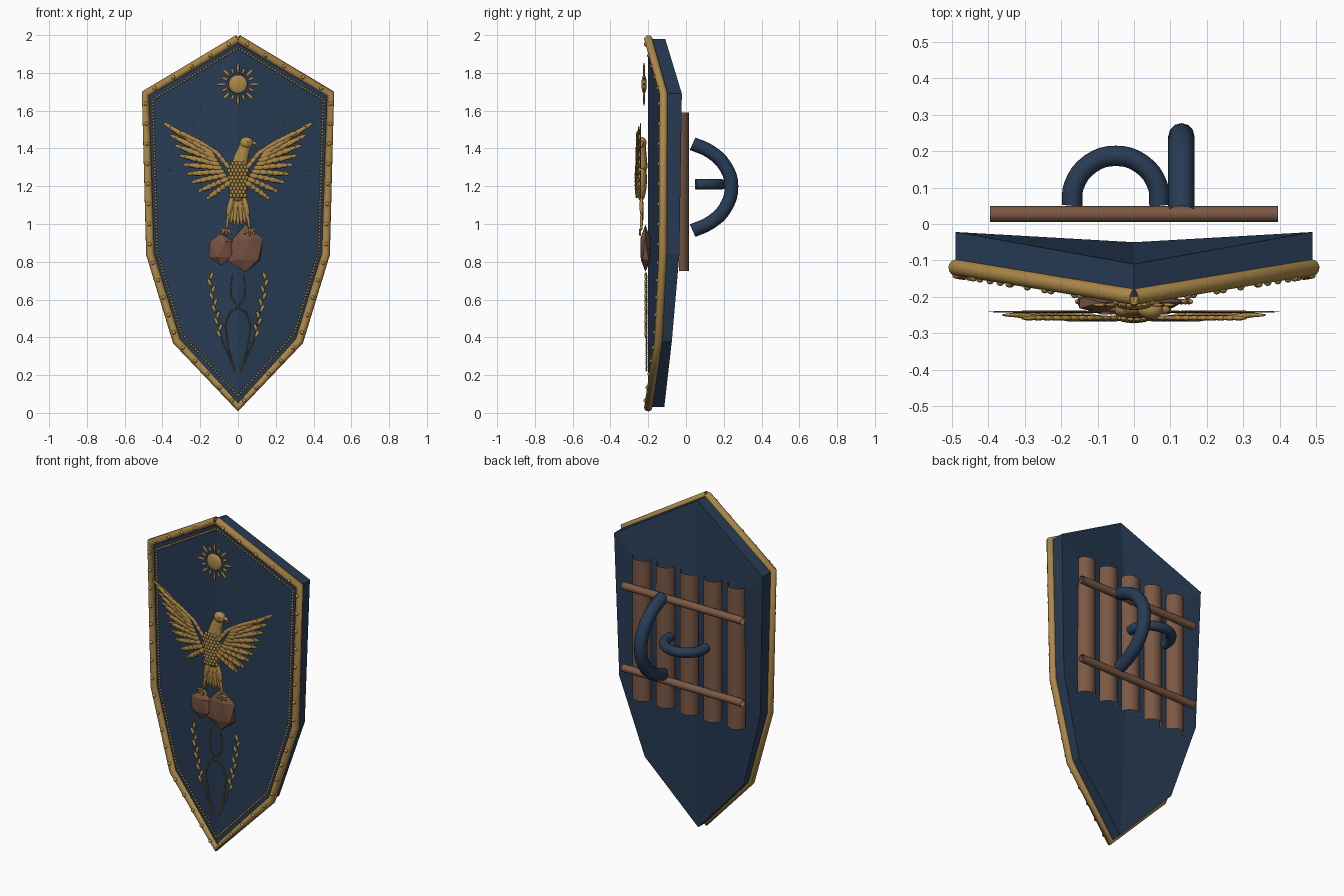
import bpy, bmesh, math, random
from mathutils import Matrix, Vector

random.seed(4)
if "Cube" in bpy.data.objects:
    bpy.data.objects.remove(bpy.data.objects["Cube"])


def material(name, color):
    m = bpy.data.materials.new(name)
    m.use_nodes = True
    m.diffuse_color = (*color, 1)
    m.node_tree.nodes["Principled BSDF"].inputs["Base Color"].default_value = (*color, 1)
    return m


NAVY = material("navy paint", (0.021, 0.045, 0.09))
GOLD = material("aged gold", (0.42, 0.25, 0.066))
WOOD = material("brown wood", (0.2, 0.1, 0.06))
ROCK = material("red brown rock", (0.18, 0.083, 0.053))


def finish(name, bm, mat, smooth=True):
    mesh = bpy.data.meshes.new(name)
    bm.to_mesh(mesh)
    bm.free()
    mesh.materials.append(mat)
    for p in mesh.polygons:
        p.use_smooth = smooth
    ob = bpy.data.objects.new(name, mesh)
    bpy.context.collection.objects.link(ob)
    return ob


def tube(name, points, radius, mat, kind="POLY"):
    """Open-ended pipe along a path."""
    cu = bpy.data.curves.new(name, "CURVE")
    cu.dimensions = "3D"
    cu.bevel_depth, cu.bevel_resolution = radius, 4
    sp = cu.splines.new(kind)
    if kind == "BEZIER":
        sp.bezier_points.add(len(points) - 1)
        for bp, p in zip(sp.bezier_points, points):
            bp.co = p
            bp.handle_left_type = bp.handle_right_type = "AUTO"
        cu.resolution_u = 4
    else:
        sp.points.add(len(points) - 1)
        for sp_point, p in zip(sp.points, points):
            sp_point.co = (*p, 1)
    cu.materials.append(mat)
    ob = bpy.data.objects.new(name, cu)
    bpy.context.collection.objects.link(ob)
    bpy.ops.object.select_all(action="DESELECT")
    ob.select_set(True)
    bpy.context.view_layer.objects.active = ob
    bpy.ops.object.convert(target="MESH")


def blob(bm, loc, radii, angle=0.0, u=10, v=6):
    """Ellipsoid whose long axis leans from up towards +x."""
    mat = Matrix.Translation(loc) @ Matrix.Rotation(angle, 4, "Y") @ Matrix.Diagonal((*radii, 1))
    bmesh.ops.create_uvsphere(bm, u_segments=u, v_segments=v, radius=1, matrix=mat)


def feather(bm, root, tip, y, width, depth):
    a, b = Vector(root), Vector(tip)
    d, c = b - a, (a + b) / 2
    blob(bm, (c.x, y, c.y), (width, depth, d.length / 2), math.atan2(d.x, d.y))


def sample(points, step):
    """Evenly spaced points with directions along a polyline."""
    for a, b in zip(points, points[1:]):
        a, b = Vector(a), Vector(b)
        n = max(1, round((b - a).length / step))
        for i in range(n):
            yield a.lerp(b, (i + 0.5) / n), (b - a).normalized()


def front_y(x):
    return -0.2 + 0.165 * abs(x)


# Shield body: keeled front, fanned back
half = [(0, 1.98), (0.49, 1.69), (0.465, 0.84), (0.325, 0.38), (0, 0.03)]
outline = half + [(-x, z) for x, z in half[-2:0:-1]]
back_depth = [-0.11, -0.022, -0.035, -0.075, -0.115]
back_depth += back_depth[-2:0:-1]
bm = bmesh.new()
front = [bm.verts.new((x, front_y(x), z)) for x, z in outline]
back = [bm.verts.new((x, y, z)) for (x, z), y in zip(outline, back_depth)]
hub = bm.verts.new((0, -0.05, 1.2))
bm.faces.new(front[:5])
bm.faces.new(front[4:] + front[:1])
for i in range(len(front)):
    j = (i + 1) % len(front)
    bm.faces.new((front[i], front[j], back[j], back[i]))
    bm.faces.new((back[i], back[j], hub))
bmesh.ops.recalc_face_normals(bm, faces=bm.faces)
finish("shield_body", bm, NAVY, False)

# Rim pipe, open at the top point
loop = outline + outline[:1]
tube("rim", [(x, front_y(x), z) for x, z in loop], 0.022, GOLD)

# Rivets on the rim and a bead line inside it
bm = bmesh.new()
for p, d in sample(loop, 0.105):
    blob(bm, (p.x, front_y(p.x) - 0.02, p.y), (0.011, 0.011, 0.011))
finish("rim_rivets", bm, GOLD)
bm = bmesh.new()
for p, d in sample([(x * 0.92, 1.1 + (z - 1.1) * 0.945) for x, z in loop], 0.017):
    blob(bm, (p.x, front_y(p.x), p.y), (0.007, 0.007, 0.007), u=6, v=4)
finish("inner_beads", bm, GOLD)

# Sun with alternating rays
bm = bmesh.new()
blob(bm, (0, -0.222, 1.74), (0.05, 0.014, 0.05), u=24, v=10)
for i in range(16):
    a = i * math.tau / 16
    d = Vector((math.sin(a), math.cos(a)))
    c = Vector((0, 1.74))
    feather(bm, c + d * 0.058, c + d * (0.115 if i % 2 == 0 else 0.092), -0.222, 0.008, 0.005)
finish("sun", bm, GOLD)

# Small stars
bm = bmesh.new()
for x, z in [(0.2, 1.62), (0.24, 1.53), (0.365, 1.285)]:
    for s in (1, -1):
        blob(bm, (s * x, front_y(x) - 0.004, z), (0.007, 0.007, 0.007), u=4, v=2)
finish("stars", bm, GOLD, False)

# Wings: thin long feathers with thicker covert rows over them
tips = [(0.4, 1.54), (0.365, 1.475), (0.34, 1.42), (0.315, 1.365), (0.295, 1.315),
        (0.275, 1.265), (0.25, 1.22), (0.215, 1.17), (0.17, 1.13)]
for side, s in (("left", 1), ("right", -1)):
    flat, covert = bmesh.new(), bmesh.new()
    n = len(tips)
    for i, t in enumerate(tips):
        r = Vector((0.14, 1.375)).lerp(Vector((0.045, 1.22)), i / (n - 1))
        t = Vector(t)
        at = lambda f: (s * r.lerp(t, f).x, r.lerp(t, f).y)
        feather(flat, at(0.1), at(1), -0.241, 0.016, 0.003)
        for k, f in enumerate((-0.05, 0.12, 0.29, 0.46)):
            feather(covert, at(f), at(f + 0.28), -0.262 + k * 0.003, 0.015, 0.006)
        feather(covert, at(0.5), at(0.86), -0.25, 0.013, 0.006)
    # leading edge
    for p, d in sample([(0.05, 1.3), (0.11, 1.375), (0.2, 1.432), (0.3, 1.482)], 0.03):
        feather(covert, (s * (p.x - d.x * 0.025), p.y - d.y * 0.025),
                (s * (p.x + d.x * 0.025), p.y + d.y * 0.025), -0.258, 0.013, 0.007)
    finish(side + "_wing_feathers", flat, GOLD)
    finish(side + "_wing_coverts", covert, GOLD)

# Bird body with scales, neck, head and beak
bm = bmesh.new()
blob(bm, (0, -0.237, 1.235), (0.055, 0.03, 0.115), u=20, v=12)
for p, d in sample([(0.005, 1.3), (0.018, 1.36), (0.04, 1.42)], 0.012):
    w = 0.047 - (p.y - 1.3) * 0.14
    blob(bm, (p.x, -0.232, p.y), (w, w * 0.62, 0.03), u=14, v=8)
blob(bm, (0.045, -0.235, 1.43), (0.036, 0.026, 0.031), u=16, v=10)
feather(bm, (0.06, 1.434), (0.1, 1.424), -0.235, 0.011, 0.011)
feather(bm, (0.09, 1.432), (0.1, 1.405), -0.235, 0.006, 0.006)
blob(bm, (0.055, -0.259, 1.436), (0.006, 0.004, 0.006))
finish("bird_body", bm, GOLD)
bm = bmesh.new()
for row in range(10):
    z = 1.15 + row * 0.019
    w = 0.055 * math.sqrt(max(0, 1 - ((z - 1.235) / 0.118) ** 2))
    for k in range(-3, 4):
        x = (k + 0.5 * (row % 2)) * 0.019
        if abs(x) < w:
            y = -0.24 - 0.027 * math.sqrt(1 - (x / 0.06) ** 2) * (0.4 + 0.6 * w / 0.055)
            blob(bm, (x, y, z), (0.01, 0.006, 0.012), u=8, v=5)
finish("breast_scales", bm, GOLD)

# Tail, legs and claws
bm = bmesh.new()
for k in range(-3, 4):
    feather(bm, (k * 0.006, 1.15), (k * 0.02, 0.985 + abs(k) * 0.006), -0.232 - 0.002 * (k % 2), 0.012, 0.007)
finish("tail", bm, GOLD)
bm = bmesh.new()
for s in (1, -1):
    feather(bm, (s * 0.03, 1.15), (s * 0.055, 1.04), -0.236, 0.015, 0.01)
    feather(bm, (s * 0.05, 1.06), (s * 0.062, 0.965), -0.236, 0.008, 0.008)
    for dx, dz in ((-0.03, -0.03), (0, -0.04), (0.03, -0.03), (0.04, -0.01)):
        feather(bm, (s * 0.062, 0.975), (s * (0.062 + dx), 0.975 + dz), -0.243, 0.006, 0.006)
finish("legs", bm, GOLD)

# Faceted rocks
for name, x, z, rx, rz in (("small_rock", -0.09, 0.865, 0.078, 0.09), ("large_rock", 0.04, 0.865, 0.1, 0.125)):
    bm = bmesh.new()
    bmesh.ops.create_icosphere(bm, subdivisions=1, radius=1)
    for v in bm.verts:
        v.co *= random.uniform(0.92, 1.08)
        v.co = Vector((x + v.co.x * rx, -0.215 + v.co.y * 0.03, z + v.co.z * rz))
    finish(name, bm, ROCK, False)

# Wheat stalks and beaded vines
stalk = [(0.15, 0.74), (0.13, 0.6), (0.09, 0.4), (0.015, 0.22)]
vine = [(0.03, 0.73), (0.04, 0.67), (0.035, 0.61), (0, 0.56), (-0.045, 0.53), (-0.068, 0.46), (-0.05, 0.34), (-0.015, 0.22)]
bm = bmesh.new()
for s in (1, -1):
    for p, d in sample(stalk, 0.012):
        blob(bm, (s * p.x, -0.21, p.y), (0.004, 0.004, 0.007), u=6, v=4)
    for i, (p, d) in enumerate(sample(stalk[:3], 0.032)):
        o = 0.012 if i % 2 else -0.01
        feather(bm, (s * p.x, p.y - 0.018), (s * (p.x + o * 1.4), p.y + 0.022), -0.213, 0.009, 0.008)
    for p, d in sample(vine, 0.012):
        blob(bm, (s * p.x, -0.208, p.y), (0.004, 0.004, 0.006), u=6, v=4)
finish("wheat_and_vines", bm, GOLD)

# Half-round slats on the back
for i in range(5):
    bm = bmesh.new()
    x, prev = (i - 2) * 0.156, None
    for k in range(13):
        a = math.pi * k / 12
        pair = [bm.verts.new((x + 0.056 * math.cos(a), -0.037 + 0.053 * math.sin(a), z)) for z in (0.75, 1.59)]
        if prev:
            bm.faces.new((prev[0], prev[1], pair[1], pair[0]))
        prev = pair
    bmesh.ops.reverse_faces(bm, faces=[f for f in bm.faces if f.normal.y < 0])
    finish("back_slat", bm, WOOD)

# Cross rods, arm strap and hand grip
for z in (1.42, 0.93):
    tube("cross_rod", [(-0.395, 0.027, z), (0.395, 0.027, z)], 0.022, WOOD)
tube("arm_strap", [(0.13, y, z) for y, z in ((0.035, 1.425), (0.125, 1.385), (0.205, 1.31), (0.241, 1.2),
     (0.205, 1.08), (0.125, 1.005), (0.035, 0.965))], 0.036, NAVY, "BEZIER")
tube("hand_grip", [(x, y, 1.21) for x, y in ((-0.17, 0.05), (-0.165, 0.105), (-0.12, 0.165), (-0.05, 0.187),
     (0.02, 0.165), (0.065, 0.105), (0.07, 0.05))], 0.028, NAVY, "BEZIER")
